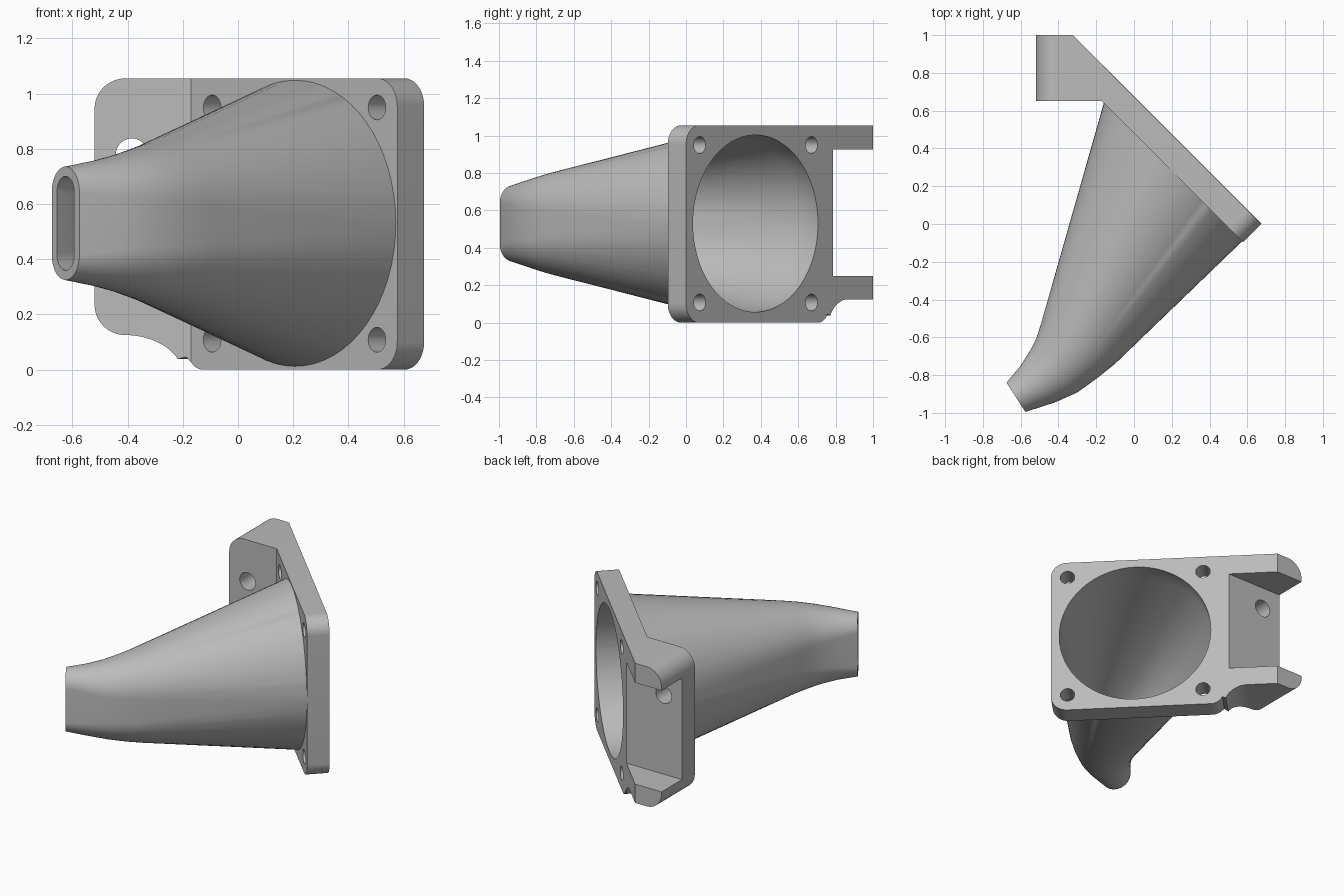
import bpy, bmesh, math
from mathutils import Vector

if "Cube" in bpy.data.objects:
    bpy.data.objects.remove(bpy.data.objects["Cube"])

grey = bpy.data.materials.new("plain_grey")
grey.use_nodes = True
grey.diffuse_color = (0.5, 0.5, 0.5, 1)
grey.node_tree.nodes["Principled BSDF"].inputs["Base Color"].default_value = (0.5, 0.5, 0.5, 1)

X, Y, Z = Vector((1, 0, 0)), Vector((0, 1, 0)), Vector((0, 0, 1))
ALONG = Vector((1, -1, 0)).normalized()    # along the slanted plate
NORMAL = Vector((1, 1, 0)).normalized()    # out of the plate's back
MID_Z, TOP = 0.53, 1.055


def finish(name, bm):
    bmesh.ops.recalc_face_normals(bm, faces=bm.faces)
    mesh = bpy.data.meshes.new(name)
    bm.to_mesh(mesh)
    bm.free()
    obj = bpy.data.objects.new(name, mesh)
    bpy.context.collection.objects.link(obj)
    mesh.materials.append(grey)
    return obj


def prism(name, points, u, v, w, start, end):
    """Extrude a profile given in the u, v plane along w."""
    bm = bmesh.new()
    rings = [[bm.verts.new(u * p[0] + v * p[1] + w * d) for p in points] for d in (start, end)]
    skin(bm, rings)
    return finish(name, bm)


def skin(bm, rings):
    n = len(rings[0])
    for a, b in zip(rings, rings[1:]):
        for i in range(n):
            j = (i + 1) % n
            bm.faces.new((a[i], a[j], b[j], b[i]))
    bm.faces.new(rings[0])
    bm.faces.new(rings[-1])


def arc(cx, cy, r, a0, a1, steps=12):
    angles = [math.radians(a0 + (a1 - a0) * i / steps) for i in range(steps + 1)]
    return [(cx + r * math.cos(a), cy + r * math.sin(a)) for a in angles]


def combine(target, other, operation):
    mod = target.modifiers.new("combine", 'BOOLEAN')
    mod.operation, mod.solver, mod.object = operation, 'EXACT', other
    bpy.ops.object.select_all(action='DESELECT')
    bpy.context.view_layer.objects.active = target
    target.select_set(True)
    bpy.ops.object.modifier_apply(modifier=mod.name)
    bpy.data.objects.remove(other)


# Sections of the duct: the two ends of the chord seen from above, and half height
SECTIONS = [((-.16, .64), (.572, -.092), .518),
            ((-.49, -.52), (-.10, -.74), .293),
            ((-.515, -.60), (-.20, -.82), .272),
            ((-.55, -.67), (-.30, -.892), .25),
            ((-.60, -.75), (-.42, -.945), .228),
            ((-.675, -.84), (-.575, -.995), .205)]


def duct(name, insets, inlet_reach, outlet_reach):
    """Loft from a circle to an upright slot with rounded ends."""
    loops = []
    for (a, b, h), inset in zip(SECTIONS, insets):
        a, b = Vector((*a, 0)), Vector((*b, 0))
        side = (b - a).normalized()
        half, h = (b - a).length / 2 - inset, h - inset
        rise = max(h - half, 0)
        middle = (a + b) / 2 + Z * MID_Z
        outline = arc(0, rise, half, 0, 180, 32)[:-1 if rise < .001 else None]
        outline = arc(0, rise + .0005, half, 0, 180, 32) + arc(0, -rise - .0005, half, 180, 360, 32)
        loops.append([middle + side * p + Z * q for p, q in outline])
    outward = Vector((side.y, -side.x, 0))
    loops.insert(0, [p + NORMAL * inlet_reach for p in loops[0]])
    if outlet_reach:
        loops.append([p + outward * outlet_reach for p in loops[-1]])
    bm = bmesh.new()
    skin(bm, [[bm.verts.new(p) for p in loop] for loop in loops])
    return finish(name, bm)


# Slanted plate with its side bracket, as a plan outline
plan = [(-.8, .65), (-.17, .65), (.947, -.467), (1.045, -.37), (-.325, 1), (-.8, 1)]
body = prism("mounting_duct", plan, X, Y, Z, -.2, 1.3)

# Rounded plate corners and the notch beneath the bracket
plate_outline = ([(-2, .125)] + arc(-.75, -.025, .15, 90, 25) + arc(-.52, .08, .08, 205, 270)
                 + arc(.377, .1, .1, -90, 0) + arc(.377, TOP - .1, .1, 0, 90) + [(-2, TOP)])
combine(body, prism("plate_trim", plate_outline, ALONG, Z, NORMAL, -2, 2), 'INTERSECT')

# Rounded outer corners of the bracket
bracket_outline = ([(2, 2), (-.41, 2)] + arc(-.41, TOP - .11, .11, 90, 180)
                   + arc(-.41, .235, .11, 180, 270) + [(-.41, -1), (2, -1)])
combine(body, prism("bracket_trim", bracket_outline, X, Z, Y, -2, 2), 'INTERSECT')

# Pocket in the back of the bracket
pocket = [(-2, .25), (2, .25), (2, .925), (-2, .925)]
combine(body, prism("pocket_cutter", pocket, X, Z, Y, .785, 2), 'DIFFERENCE')

# Duct added to the plate, then hollowed right through
combine(body, duct("duct_shell", [0] * 6, .05, 0), 'UNION')
combine(body, duct("duct_hollow", [.045, .045, .043, .041, .038, .035], .3, .05), 'DIFFERENCE')

# Four screw holes through the plate
for t in (-.472, .373):
    for z in (.108, .95):
        combine(body, prism("screw_cutter", arc(t, z, .045, 0, 345, 23), ALONG, Z, NORMAL, .25, .6),
                'DIFFERENCE')

# Fixing hole through the bracket wall
combine(body, prism("fixing_cutter", arc(-.385, .78, .058, 0, 345, 23), X, Z, Y, .6, .9), 'DIFFERENCE')

bpy.ops.object.select_all(action='DESELECT')
body.select_set(True)
bpy.context.view_layer.objects.active = body
bpy.ops.object.shade_smooth_by_angle(angle=math.radians(30))
